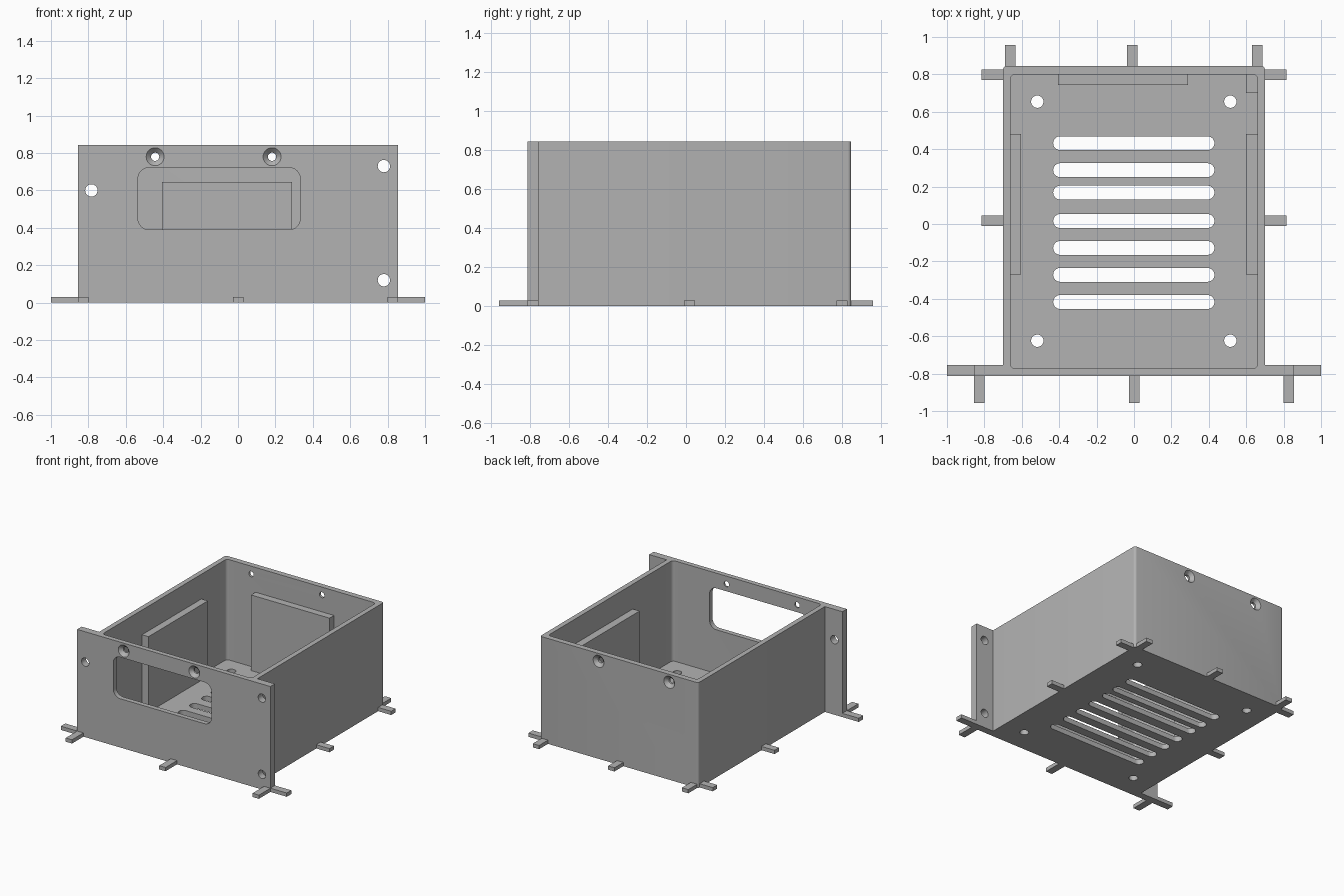
import bpy
import bmesh
from math import cos, sin, pi

default = bpy.data.objects.get("Cube")
if default:
    bpy.data.objects.remove(default, do_unlink=True)

GREY = (0.45, 0.45, 0.45, 1)
grey = bpy.data.materials.new("plain grey")
grey.use_nodes = True
grey.diffuse_color = GREY
grey.node_tree.nodes["Principled BSDF"].inputs["Base Color"].default_value = GREY

# Main dimensions
HEIGHT, FLOOR, TAB = 0.843, 0.04, 0.03
FRONT, FLANGE_BACK, BACK = -0.812, -0.755, 0.845
SIDE, FLANGE = 0.70, 0.855
INNER, INNER_FRONT, INNER_BACK = 0.66, -0.773, 0.80
PANEL_TOP = 0.645


def loft(name, rings):
    """Closed solid joining two matching rings of 3D points."""
    bm = bmesh.new()
    a, b = [[bm.verts.new(p) for p in ring] for ring in rings]
    bm.faces.new(a)
    bm.faces.new(b)
    for i in range(len(a)):
        j = (i + 1) % len(a)
        bm.faces.new((a[i], a[j], b[j], b[i]))
    bmesh.ops.recalc_face_normals(bm, faces=bm.faces)
    mesh = bpy.data.meshes.new(name)
    bm.to_mesh(mesh)
    bm.free()
    mesh.materials.append(grey)
    obj = bpy.data.objects.new(name, mesh)
    bpy.context.collection.objects.link(obj)
    return obj


def prism(name, outline, axis, lo, hi):
    """Extrude an outline along Z (points are x, y) or Y (points are x, z)."""
    def place(p, h):
        return (p[0], p[1], h) if axis == "Z" else (p[0], h, p[1])
    return loft(name, [[place(p, h) for p in outline] for h in (lo, hi)])


def circle(x, y, r, n=32):
    return [(x + r * cos(2 * pi * i / n), y + r * sin(2 * pi * i / n)) for i in range(n)]


def rounded(x0, x1, y0, y1, r, n=8):
    pts = []
    corners = ((x1 - r, y1 - r), (x0 + r, y1 - r), (x0 + r, y0 + r), (x1 - r, y0 + r))
    for q, (cx, cy) in enumerate(corners):
        for i in range(n + 1):
            a = (q + i / n) * pi / 2
            pts.append((cx + r * cos(a), cy + r * sin(a)))
    return pts


def box(name, x0, x1, y0, y1, z0, z1):
    return prism(name, [(x0, y0), (x1, y0), (x1, y1), (x0, y1)], "Z", z0, z1)


def activate(obj):
    bpy.ops.object.select_all(action="DESELECT")
    obj.select_set(True)
    bpy.context.view_layer.objects.active = obj


def cut(target, cutter):
    mod = target.modifiers.new("cut", "BOOLEAN")
    mod.operation = "DIFFERENCE"
    mod.solver = "EXACT"
    mod.object = cutter
    activate(target)
    bpy.ops.object.modifier_apply(modifier=mod.name)
    bpy.data.objects.remove(cutter, do_unlink=True)


# Case: T-shaped outline with a wide front flange and rounded back corners
r = 0.018
arc = [(SIDE - r + r * cos(i * pi / 8), BACK - r + r * sin(i * pi / 8)) for i in range(5)]
half = [(FLANGE, FRONT), (FLANGE, FLANGE_BACK), (SIDE, FLANGE_BACK)] + arc
case = prism("case", half + [(-x, y) for x, y in reversed(half)], "Z", 0, HEIGHT)

# Open cavity
cut(case, prism("cavity", rounded(-INNER, INNER, INNER_FRONT, INNER_BACK, 0.025),
                "Z", FLOOR, HEIGHT + 0.1))

# Front window
cut(case, prism("window", rounded(-0.535, 0.333, 0.39, 0.722, 0.06), "Y", FRONT - 0.1, -0.7))

# Flange mounting holes
for x, z in ((-0.784, 0.60), (0.78, 0.73), (0.78, 0.12)):
    cut(case, prism("flange_hole", circle(x, z, 0.033), "Y", FRONT - 0.1, -0.7))

# Countersunk screw holes through the front and back walls
for x in (-0.443, 0.182):
    z = 0.78
    cut(case, prism("screw_hole", circle(x, z, 0.022), "Y", -1, 1))
    for face, inward in ((FRONT, 1), (BACK, -1)):
        rings = []
        for depth, radius in ((-0.01, 0.058), (0.028, 0.020)):
            rings.append([(px, face + inward * depth, pz) for px, pz in circle(x, z, radius)])
        cut(case, loft("countersink", rings))

# Floor vents
for y in (0.432, 0.288, 0.168, 0.016, -0.128, -0.272, -0.417):
    cut(case, prism("vent", rounded(-0.432, 0.43, y - 0.037, y + 0.037, 0.0369), "Z", -0.1, 0.1))

# Floor mounting holes
for x in (-0.517, 0.515):
    for y in (-0.624, 0.654):
        cut(case, prism("floor_hole", circle(x, y, 0.033), "Z", -0.1, 0.1))

activate(case)
bpy.ops.object.shade_smooth_by_angle()

# Inner panels and the corner post
box("left_panel", 0.60, INNER, -0.27, 0.48, FLOOR, PANEL_TOP)
box("right_panel", -INNER, -0.603, -0.27, 0.48, FLOOR, PANEL_TOP)
box("back_panel", -0.405, 0.29, 0.743, INNER_BACK, FLOOR, PANEL_TOP)
box("corner_post", 0.60, INNER, 0.70, INNER_BACK, FLOOR, PANEL_TOP)

# Thin tabs around the base
W = 0.056
for x in (-FLANGE, -0.027, FLANGE - W):
    box("front_tab", x, x + W, -0.957, FRONT, 0, TAB)
for x in (-0.69, -0.037, 0.63):
    box("back_tab", x, x + W, BACK, 0.957, 0, TAB)
for s, side in ((1, "left"), (-1, "right")):
    for y in (-0.01, 0.771):
        box(side + "_tab", *sorted((s * SIDE, s * 0.816)), y, y + W, 0, TAB)
    box(side + "_flange_tab", *sorted((s * FLANGE, s * 1.0)), FRONT, FLANGE_BACK, 0, TAB)
